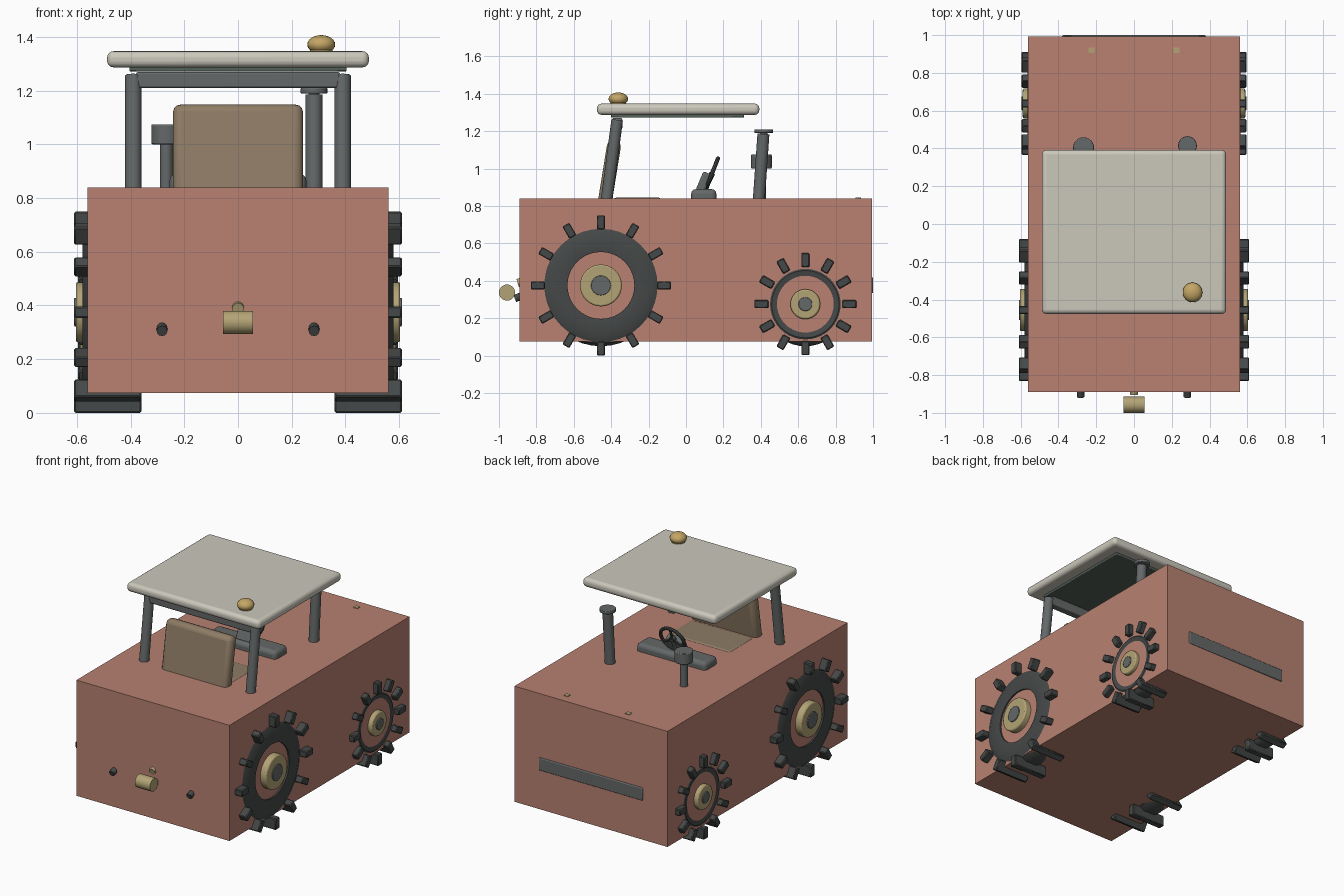
import bpy, bmesh
from math import pi, sin, cos, radians
from mathutils import Matrix, Vector

if "Cube" in bpy.data.objects:
    bpy.data.objects.remove(bpy.data.objects["Cube"])


def mat(name, c):
    m = bpy.data.materials.new(name)
    m.diffuse_color = (*c, 1)
    m.use_nodes = True
    m.node_tree.nodes["Principled BSDF"].inputs["Base Color"].default_value = m.diffuse_color
    return m


RED = mat("red_paint", (0.48, 0.22, 0.165))
TAN = mat("tan_metal", (0.45, 0.37, 0.18))
AMBER = mat("amber", (0.55, 0.38, 0.13))
SEAT = mat("seat_brown", (0.27, 0.20, 0.13))
ROOF = mat("roof_cream", (0.60, 0.58, 0.50))
LINER = mat("liner_green", (0.09, 0.12, 0.10))
DARK = mat("dark_grey", (0.06, 0.065, 0.065))
STEEL = mat("steel", (0.13, 0.14, 0.14))


def finish(name, bm, m, bevel=0, segs=2, smooth=True):
    me = bpy.data.meshes.new(name)
    bmesh.ops.recalc_face_normals(bm, faces=bm.faces[:])
    bm.to_mesh(me)
    bm.free()
    o = bpy.data.objects.new(name, me)
    bpy.context.collection.objects.link(o)
    me.materials.append(m)
    if bevel:
        b = o.modifiers.new("bevel", 'BEVEL')
        b.width, b.segments = bevel, segs
    if smooth:
        bpy.ops.object.select_all(action='DESELECT')
        o.select_set(True)
        bpy.context.view_layer.objects.active = o
        bpy.ops.object.shade_smooth_by_angle(angle=radians(35))
    return o


def box(name, c, s, m, bevel=0, segs=2, tilt=0):
    bm = bmesh.new()
    bmesh.ops.create_cube(bm, size=1, matrix=Matrix.Translation(c)
                          @ Matrix.Rotation(tilt, 4, 'X') @ Matrix.Diagonal((*s, 1)))
    return finish(name, bm, m, bevel, segs, bevel > 0)


def rod(name, a, b, r, m, n=20, bevel=0):
    a, b = Vector(a), Vector(b)
    d = b - a
    bm = bmesh.new()
    bmesh.ops.create_cone(bm, cap_ends=True, segments=n, radius1=r, radius2=r, depth=d.length,
                          matrix=Matrix.Translation((a + b) / 2)
                          @ d.to_track_quat('Z', 'Y').to_matrix().to_4x4())
    return finish(name, bm, m, bevel)


def ball(name, c, s, m):
    bm = bmesh.new()
    bmesh.ops.create_uvsphere(bm, u_segments=24, v_segments=12, radius=1,
                              matrix=Matrix.Translation(c) @ Matrix.Diagonal((*s, 1)))
    return finish(name, bm, m)


def ring(name, c, profile, m, n=40, tilt=None):
    # closed (radius, axial) profile spun about X, or about a tilted axis
    bm = bmesh.new()
    rot = tilt or Matrix.Identity(4)
    rows = [[bm.verts.new(Vector(c) + rot @ Vector((x, r * cos(2 * pi * i / n), r * sin(2 * pi * i / n))))
             for r, x in profile] for i in range(n)]
    k = len(profile)
    for i in range(n):
        p, q = rows[i], rows[(i + 1) % n]
        for j in range(k):
            bm.faces.new((p[j], p[(j + 1) % k], q[(j + 1) % k], q[j]))
    return finish(name, bm, m)


def wheel(name, side, y, z, r_tyre, r_in, r_out, x0, x1, hub, cap):
    xm, w = side * (x0 + x1) / 2, x1 - x0
    # tyre
    h = w / 2 - 0.04
    ring(name + "_tyre", (xm, y, z), [(r_tyre * 0.55, -h), (r_tyre * 0.8, -h - 0.01), (r_tyre * 0.95, -h * 0.85),
         (r_tyre, -h * 0.5), (r_tyre, h * 0.5), (r_tyre * 0.95, h * 0.85), (r_tyre * 0.8, h + 0.01),
         (r_tyre * 0.55, h)], DARK)
    # tread lugs
    bm = bmesh.new()
    for i in range(12):
        bmesh.ops.create_cube(bm, size=1, matrix=Matrix.Translation((xm, y, z))
                              @ Matrix.Rotation(i * pi / 6, 4, 'X')
                              @ Matrix.Translation((0, 0, (r_in + r_out) / 2))
                              @ Matrix.Diagonal((w, 0.043, r_out - r_in, 1)))
    finish(name + "_lugs", bm, DARK, 0.005, 1)
    # hub and axle cap
    rod(name + "_hub", (side * (x0 + 0.06), y, z), (side * (x1 - 0.006), y, z), hub, TAN, 32, 0.008)
    rod(name + "_axle_cap", (side * (x1 - 0.05), y, z), (side * x1, y, z), cap, STEEL, 24, 0.003)


# body
box("body", (0, 0.052, 0.4575), (1.12, 1.883, 0.765), RED)
box("front_bar", (0, 0.98, 0.376), (0.76, 0.04, 0.085), STEEL, 0.006)

# wheels and paired details
for side, tag in ((-1, "left"), (1, "right")):
    wheel("rear_wheel_" + tag, side, -0.455, 0.375, 0.325, 0.30, 0.375, 0.36, 0.61, 0.112, 0.053)
    wheel("front_wheel_" + tag, side, 0.638, 0.275, 0.225, 0.198, 0.273, 0.39, 0.595, 0.08, 0.037)
    box("lamp_top_" + tag, (side * 0.225, 0.92, 0.835), (0.03, 0.03, 0.018), TAN)
    rod("lower_link_" + tag, (side * 0.283, -0.80, 0.35), (side * 0.283, -0.915, 0.305), 0.02, DARK, 12)
    rod("roof_post_" + tag, (side * 0.39, -0.455, 0.60), (side * 0.39, -0.368, 1.26), 0.031, STEEL, 16, 0.006)

# hitch
rod("hitch_roller", (-0.055, -0.957, 0.337), (0.055, -0.957, 0.337), 0.043, TAN, 24)
rod("top_link", (0, -0.80, 0.42), (0, -0.90, 0.388), 0.022, TAN, 14)

# roof
box("roof_cross_bar", (0, -0.368, 1.24), (0.76, 0.055, 0.06), STEEL, 0.008)
box("roof", (0, -0.042, 1.317), (0.975, 0.868, 0.06), ROOF, 0.024, 4)
box("roof_liner", (0, -0.045, 1.283), (0.81, 0.71, 0.022), LINER, 0.004)
ball("beacon", (0.31, -0.362, 1.372), (0.052, 0.052, 0.035), AMBER)
rod("beacon_base", (0.31, -0.362, 1.335), (0.31, -0.362, 1.36), 0.042, AMBER, 24)

# seat
box("seat_back", (0, -0.413, 0.95), (0.485, 0.075, 0.40), SEAT, 0.03, 3, -0.16)
box("seat_cushion", (0, -0.26, 0.80), (0.46, 0.26, 0.09), SEAT, 0.02, 3)

# dashboard and steering
box("dashboard", (0, 0.095, 0.845), (0.51, 0.135, 0.09), STEEL, 0.025, 3)
box("steering_console", (0, 0.095, 0.925), (0.12, 0.05, 0.11), STEEL, 0.012, 2, -0.4)
hub = Vector((0, 0.14, 0.975))
axis = Vector((0, -0.93, 0.36))
rod("steering_column", hub - axis * 0.0, (0, 0.09, 0.87), 0.016, STEEL, 12)
turn = axis.to_track_quat('X', 'Z').to_matrix().to_4x4()
ring("steering_wheel", hub, [(0.085 + 0.011 * cos(a * pi / 4), 0.011 * sin(a * pi / 4)) for a in range(8)],
     DARK, 32, turn)
for i in range(3):
    a = i * 2 * pi / 3 + pi / 2
    rod("steering_spoke_%d" % i, hub, hub + turn @ Vector((0, 0.085 * cos(a), 0.085 * sin(a))), 0.008, DARK, 8)
rod("steering_hub", hub - axis * 0.01, hub + axis * 0.012, 0.02, DARK, 16)

# exhaust
rod("exhaust_pipe", (0.283, 0.38, 0.70), (0.283, 0.414, 1.185), 0.032, STEEL, 20)
rod("exhaust_neck", (0.283, 0.414, 1.17), (0.283, 0.415, 1.20), 0.02, STEEL, 12)
rod("exhaust_cap", (0.283, 0.415, 1.19), (0.283, 0.415, 1.21), 0.05, STEEL, 24, 0.003)

# air intake
rod("intake_pipe", (-0.267, 0.403, 0.70), (-0.267, 0.403, 1.02), 0.024, STEEL, 20)
rod("intake_cap", (-0.267, 0.403, 1.0), (-0.267, 0.403, 1.075), 0.056, STEEL, 24, 0.006)
